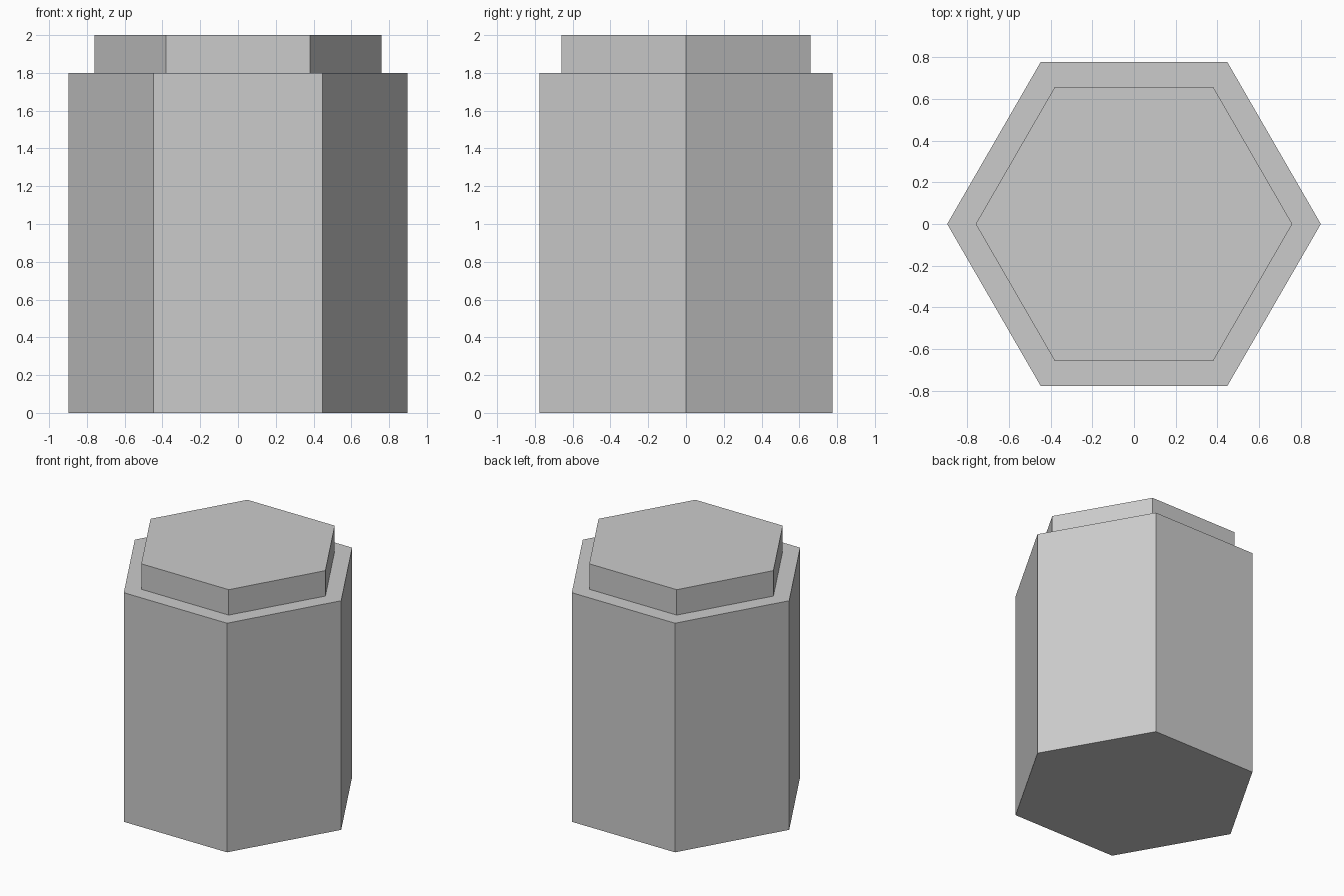
import bpy
import math

if "Cube" in bpy.data.objects:
    bpy.data.objects.remove(bpy.data.objects["Cube"])


def hex_prism(name, radius, z_bottom, z_top):
    """Flat-faced hexagonal prism with corners on the x axis."""
    bpy.ops.mesh.primitive_cylinder_add(
        vertices=6, radius=radius, depth=z_top - z_bottom,
        location=(0, 0, (z_bottom + z_top) / 2),
        rotation=(0, 0, math.pi / 2))
    obj = bpy.context.object
    obj.name = name
    bpy.ops.object.transform_apply(location=True, rotation=True, scale=True)
    bpy.ops.object.shade_flat()
    return obj


# Main hexagonal body
hex_prism("body", 0.897, 0.0, 1.8)

# Narrower raised cap on top
hex_prism("cap", 0.76, 1.8, 2.0)
